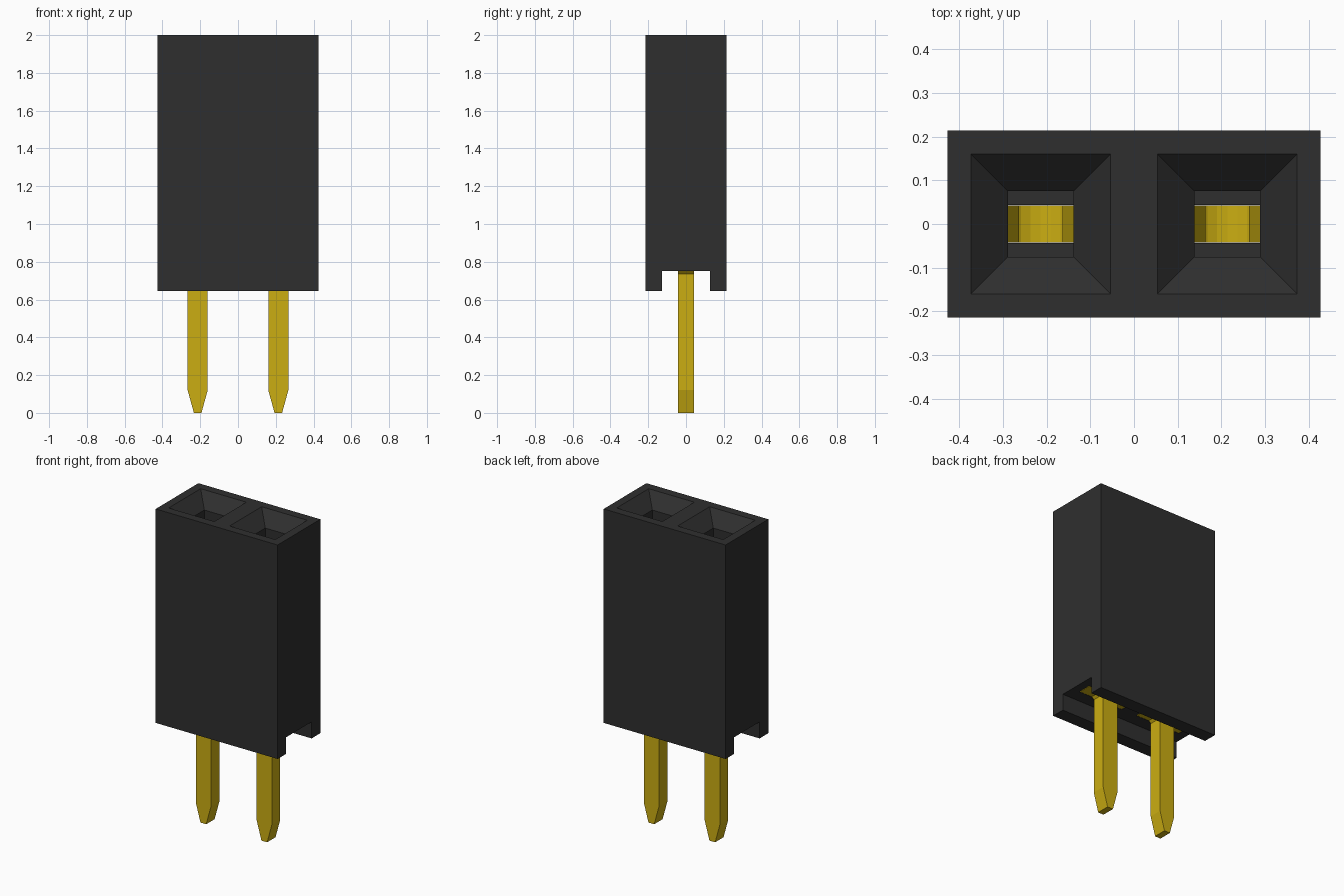
import bpy
import bmesh
import math

cube = bpy.data.objects.get("Cube")
if cube:
    bpy.data.objects.remove(cube, do_unlink=True)


def material(name, color):
    mat = bpy.data.materials.new(name)
    mat.use_nodes = True
    mat.diffuse_color = color
    mat.node_tree.nodes["Principled BSDF"].inputs["Base Color"].default_value = color
    return mat


black = material("black plastic", (0.028, 0.028, 0.028, 1))
gold = material("gold metal", (0.60, 0.42, 0.006, 1))


def make_object(name, bm, mat):
    bmesh.ops.recalc_face_normals(bm, faces=bm.faces)
    mesh = bpy.data.meshes.new(name)
    bm.to_mesh(mesh)
    bm.free()
    mesh.materials.append(mat)
    obj = bpy.data.objects.new(name, mesh)
    bpy.context.collection.objects.link(obj)
    return obj


def block(name, x, half_x, half_y, z0, z1, mat, top_half=None):
    """Box between two heights; top_half gives a square flared top."""
    bm = bmesh.new()
    bmesh.ops.create_cube(bm, size=2)
    for v in bm.verts:
        upper = v.co.z > 0
        hx, hy = (top_half, top_half) if upper and top_half else (half_x, half_y)
        v.co = (x + v.co.x * hx, v.co.y * hy, z1 if upper else z0)
    return make_object(name, bm, mat)


def plate(name, x, outline, half_y, mat):
    """Extrude an x-z outline along y."""
    bm = bmesh.new()
    face = bm.faces.new([bm.verts.new((x + px, -half_y, pz)) for px, pz in outline])
    side = bmesh.ops.extrude_face_region(bm, geom=[face])
    for v in side["geom"]:
        if isinstance(v, bmesh.types.BMVert):
            v.co.y = half_y
    return make_object(name, bm, mat)


def cut(obj, cutter):
    cutter.hide_render = True
    mod = obj.modifiers.new("cut", "BOOLEAN")
    mod.operation = "DIFFERENCE"
    mod.solver = "EXACT"
    mod.object = cutter
    bpy.context.view_layer.objects.active = obj
    bpy.ops.object.modifier_apply(modifier=mod.name)
    bpy.data.objects.remove(cutter, do_unlink=True)


# Housing with a channel along its underside
PITCH = 0.2135
housing = block("housing", 0, 0.427, 0.2135, 0.645, 2.0, black)
cut(housing, block("channel", 0, 0.6, 0.127, 0.5, 0.75, black))

# Contact outline, right half from the tip to the U bottom
half = [(0.02, 0), (0.053, 0.12), (0.053, 0.735), (0.068, 0.75), (0.157, 0.75),
        (0.157, 1.1), (0.1, 1.65), (0.13, 1.82), (0.09, 1.82), (0.05, 1.65),
        (0.09, 1.1)]
for i in range(1, 7):
    a = i * math.pi / 12
    half.append((0.09 * math.cos(a), 1.0 - 0.09 * math.sin(a)))
outline = half[:-1] + [(0, half[-1][1])] + [(-px, pz) for px, pz in reversed(half[:-1])]

for side, x in (("right", -PITCH), ("left", PITCH)):
    # Socket: lead-in funnel, square shaft and contact slot
    cut(housing, block("funnel", x, 0.075, 0.075, 1.92, 2.0001, black, top_half=0.16))
    cut(housing, block("shaft", x, 0.075, 0.075, 0.9, 1.93, black))
    cut(housing, block("slot", x, 0.16, 0.0435, 0.7, 1.86, black))
    # Forked contact and pin
    plate(side + "_contact_pin", x, outline, 0.042, gold)
